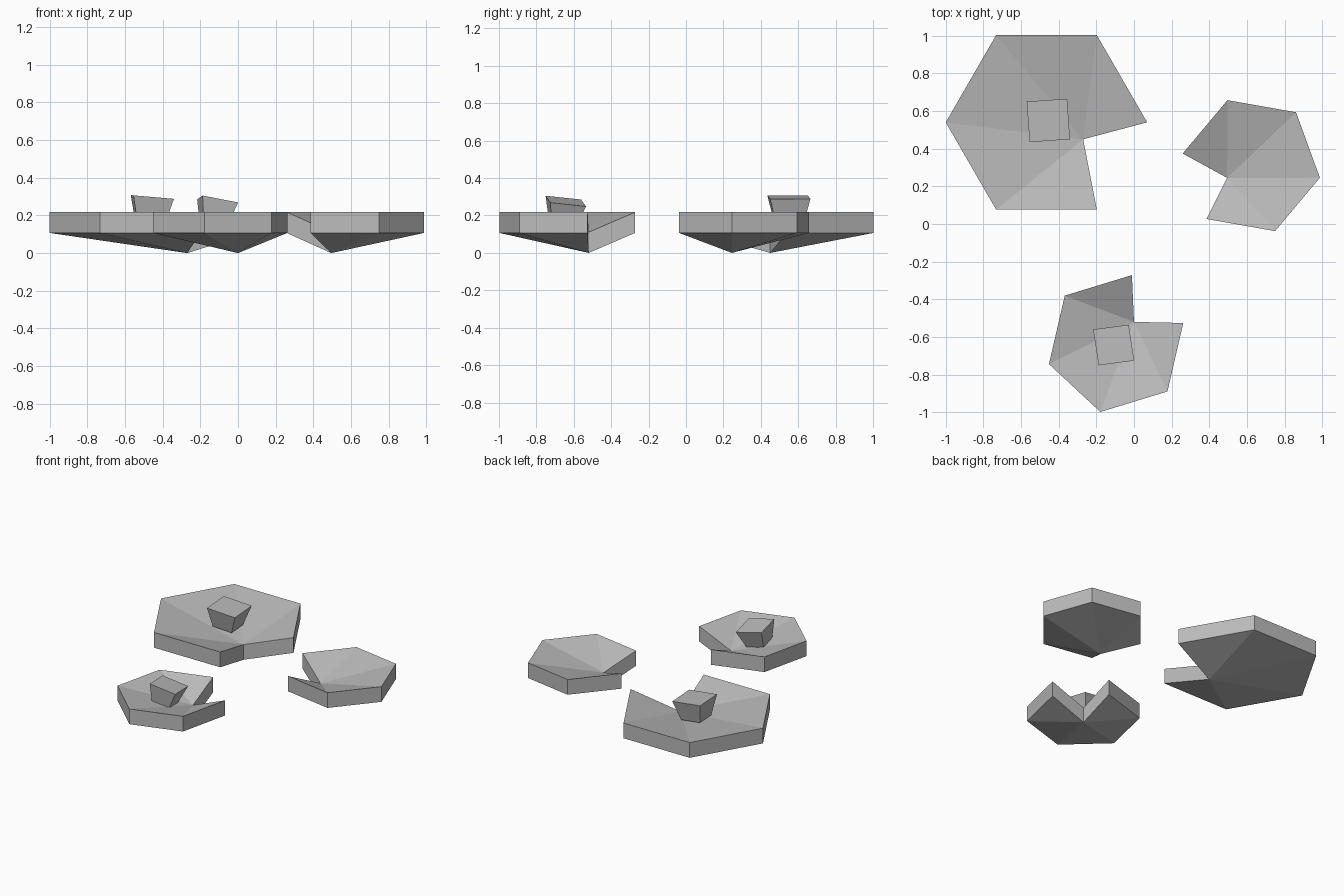
import bpy
import bmesh
from math import cos, sin, radians, sqrt
from mathutils import Euler, Matrix, Vector

cube = bpy.data.objects.get("Cube")
if cube:
    bpy.data.objects.remove(cube, do_unlink=True)

grey = bpy.data.materials.new("plain grey")
grey.use_nodes = True
colour = (0.5, 0.5, 0.5, 1)
grey.diffuse_color = colour
grey.node_tree.nodes["Principled BSDF"].inputs["Base Color"].default_value = colour

RIM_Z, THICK = 0.107, 0.111


def finish(name, bm):
    bmesh.ops.recalc_face_normals(bm, faces=bm.faces)
    mesh = bpy.data.meshes.new(name)
    bm.to_mesh(mesh)
    bm.free()
    mesh.materials.append(grey)
    obj = bpy.data.objects.new(name, mesh)
    bpy.context.collection.objects.link(obj)


def lily_pad(name, centre, radius, start, notch):
    """Six-cornered dished leaf: five wedges fanned around the notch point."""
    bm = bmesh.new()
    angles = [radians(start + 60 * i) for i in range(6)]
    rim = [(centre[0] + radius * cos(a), centre[1] + radius * sin(a)) for a in angles]
    layers = []
    for lift in (0, THICK):
        hub = bm.verts.new((*notch, lift))
        ring = [bm.verts.new((*p, RIM_Z + lift)) for p in rim]
        for a, b in zip(ring, ring[1:]):
            bm.faces.new((hub, a, b))
        layers.append([hub] + ring)
    # Outer walls and the two notch walls
    low, high = layers
    for i in range(7):
        j = (i + 1) % 7
        bm.faces.new((low[i], low[j], high[j], high[i]))
    finish(name, bm)


def bud(name, top, half, yaw, tilt_x, tilt_y, depth=0.14):
    """Square block tapering downward, tilted about the centre of its top."""
    bm = bmesh.new()
    bmesh.ops.create_cone(bm, cap_ends=True, segments=4, depth=depth,
                          radius1=(half - 0.25 * depth) * sqrt(2),
                          radius2=half * sqrt(2),
                          matrix=Matrix.Translation((0, 0, -depth / 2)))
    tilt = Euler((radians(tilt_x), radians(tilt_y), 0)).to_matrix().to_4x4()
    spin = Matrix.Rotation(radians(45 + yaw), 4, "Z")
    bm.transform(Matrix.Translation(Vector(top)) @ tilt @ spin)
    finish(name, bm)


# Leaves
lily_pad("large_pad", (-0.465, 0.54), 0.535, 0, (-0.27, 0.45))
lily_pad("front_pad", (-0.095, -0.635), 0.373, 77, (0, -0.52))
lily_pad("left_pad", (0.623, 0.31), 0.37, 230, (0.495, 0.245))

# Buds
bud("large_pad_bud", (-0.455, 0.55, 0.298), 0.108, 4, 0, 5)
bud("front_pad_bud", (-0.108, -0.643, 0.277), 0.097, 7.5, -7.5, 10)
